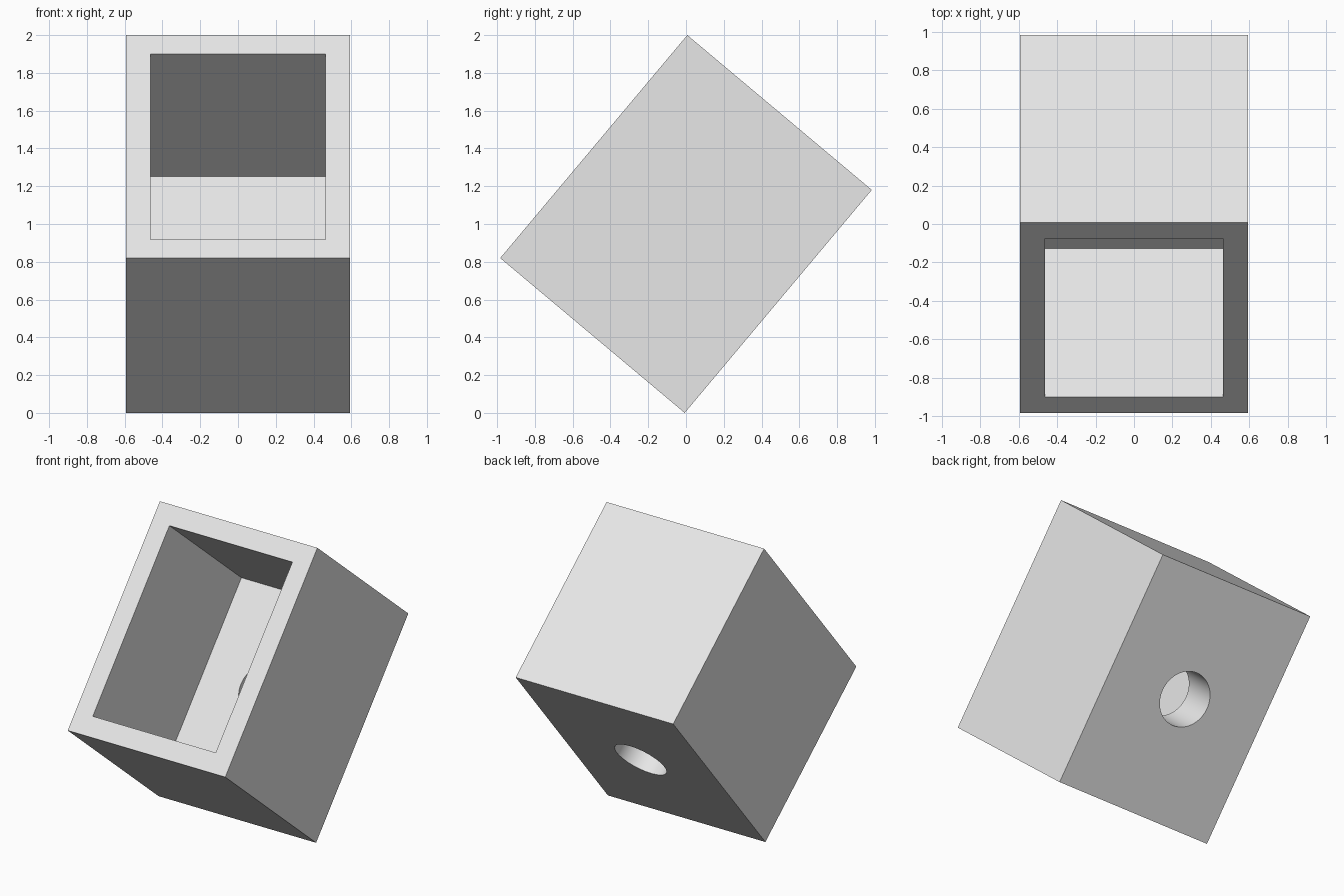
import bpy
from math import radians
from mathutils import Matrix

cube = bpy.data.objects.get("Cube")
if cube:
    bpy.data.objects.remove(cube, do_unlink=True)

WIDTH, DEPTH, LENGTH = 1.185, 1.275, 1.541
WALL = 0.13
CAVITY_DEPTH = 1.01
HOLE_RADIUS = 0.178
TILT = Matrix.Translation((0, 0, 1)) @ Matrix.Rotation(radians(-40), 4, 'X')

grey = bpy.data.materials.new("light grey")
grey.use_nodes = True
grey.diffuse_color = (0.8, 0.8, 0.8, 1)
grey.node_tree.nodes["Principled BSDF"].inputs["Base Color"].default_value = (0.8, 0.8, 0.8, 1)


def box(name, size, y=0):
    bpy.ops.mesh.primitive_cube_add(size=1)
    obj = bpy.context.object
    obj.name = name
    obj.data.transform(Matrix.Translation((0, y, 0)) @ Matrix.Diagonal((*size, 1)))
    obj.data.materials.append(grey)
    return obj


def cut(target, cutter):
    cutter.hide_render = True
    mod = target.modifiers.new(cutter.name, 'BOOLEAN')
    mod.operation = 'DIFFERENCE'
    mod.solver = 'EXACT'
    mod.object = cutter
    bpy.context.view_layer.objects.active = target
    bpy.ops.object.modifier_apply(modifier=mod.name)
    bpy.data.objects.remove(cutter, do_unlink=True)


# Solid block
housing = box("housing", (WIDTH, DEPTH, LENGTH))

# Open pocket in the front, reaching a little past the face for a clean cut
extra = 0.1
pocket = box("pocket_cutter",
             (WIDTH - 2 * WALL, CAVITY_DEPTH + extra, LENGTH - 2 * WALL),
             -DEPTH / 2 + (CAVITY_DEPTH - extra) / 2)
cut(housing, pocket)

# Round hole through the back wall
bpy.ops.mesh.primitive_cylinder_add(vertices=64, radius=HOLE_RADIUS, depth=0.6)
hole = bpy.context.object
hole.name = "hole_cutter"
hole.data.transform(Matrix.Translation((0, DEPTH / 2, 0)) @ Matrix.Rotation(radians(90), 4, 'X'))
hole.data.materials.append(grey)
cut(housing, hole)

# Tilt the housing back so it rests on its lower edge
housing.data.transform(TILT)
bpy.ops.object.select_all(action='DESELECT')
housing.select_set(True)
bpy.context.view_layer.objects.active = housing
bpy.ops.object.shade_smooth_by_angle(angle=radians(30))
